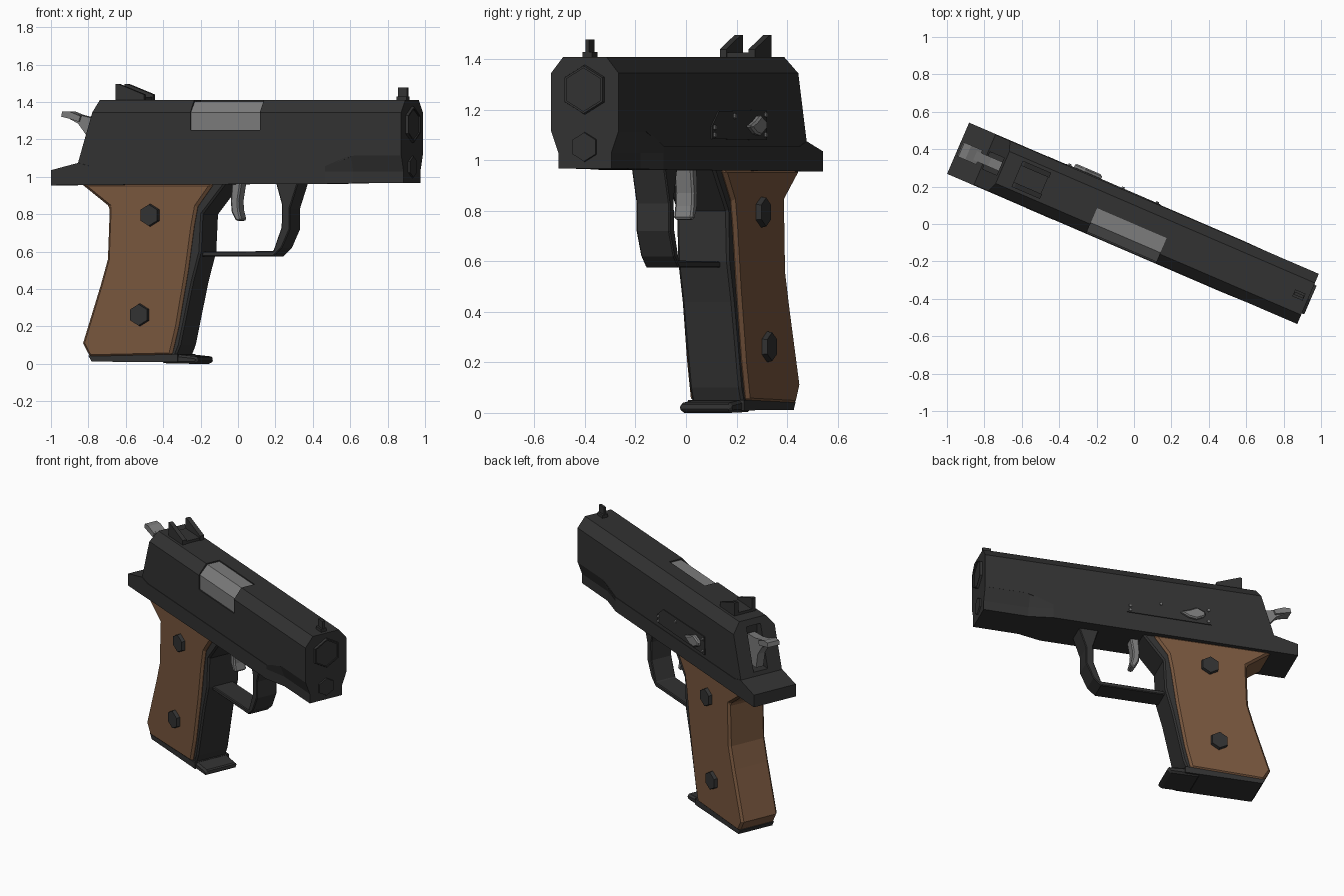
import bpy, bmesh, math
from mathutils import Matrix

if "Cube" in bpy.data.objects:
    bpy.data.objects.remove(bpy.data.objects["Cube"])

YAW = -math.radians(23.3)   # the whole pistol is turned about z


def material(name, rgb):
    m = bpy.data.materials.new(name)
    m.diffuse_color = (*rgb, 1)
    m.use_nodes = True
    m.node_tree.nodes["Principled BSDF"].inputs["Base Color"].default_value = m.diffuse_color
    return m


DARK = material("dark_metal", (0.032, 0.032, 0.032))
STEEL = material("steel", (0.2, 0.2, 0.2))
WOOD = material("wood", (0.19, 0.095, 0.048))


def finish(name, bm, mat, bevel=0):
    bmesh.ops.recalc_face_normals(bm, faces=bm.faces)
    me = bpy.data.meshes.new(name)
    bm.to_mesh(me)
    bm.free()
    me.materials.append(mat)
    ob = bpy.data.objects.new(name, me)
    bpy.context.collection.objects.link(ob)
    ob.rotation_euler.z = YAW
    if bevel:
        b = ob.modifiers.new("bevel", 'BEVEL')
        b.width, b.segments, b.limit_method = bevel, 1, 'ANGLE'
        b.angle_limit = math.radians(50)
    return ob


def loft(name, rings, mat, bevel=0):
    """Skin a list of closed rings of 3D points and cap both ends."""
    bm = bmesh.new()
    vs = [[bm.verts.new(p) for p in r] for r in rings]
    n = len(vs[0])
    for a, b in zip(vs, vs[1:]):
        for i in range(n):
            j = (i + 1) % n
            bm.faces.new((a[i], a[j], b[j], b[i]))
    bm.faces.new(vs[0])
    bm.faces.new(vs[-1])
    return finish(name, bm, mat, bevel)


def prism(name, prof, y0, y1, mat, bevel=0):
    """Side profile (x, z) pushed across from y0 to y1."""
    return loft(name, [[(x, y, z) for x, z in prof] for y in (y0, y1)], mat, bevel)


def box(name, x0, x1, y0, y1, z0, z1, mat):
    return prism(name, [(x0, z0), (x1, z0), (x1, z1), (x0, z1)], y0, y1, mat)


def hexagon(name, centre, r, depth, axis, mat, spin=0, sides=6):
    bm = bmesh.new()
    bmesh.ops.create_cone(bm, cap_ends=True, segments=sides, radius1=r,
                          radius2=r * 0.92, depth=depth)
    rot = Matrix.Rotation(math.pi / 2, 4, 'Y') if axis == 'X' else \
        Matrix.Rotation(math.pi / 2 * (1 if centre[1] < 0 else -1), 4, 'X')
    bm.transform(Matrix.Translation(centre) @ rot @ Matrix.Rotation(spin, 4, 'Z'))
    return finish(name, bm, mat)


def mirrored(half):
    return half + [(-y, z) for y, z in reversed(half)]


def cut(target, cutter):
    m = target.modifiers.new("cut", 'BOOLEAN')
    m.operation, m.object, m.solver = 'DIFFERENCE', cutter, 'EXACT'
    cutter.hide_render = True
    cutter.hide_viewport = True
    cutter.display_type = 'WIRE'


# slide: chamfered section, slanted rear, stepped lower edge at the front
def slide_ring(x, zb, slant=0.0, grow=0.0):
    sec = mirrored([(0.146 + grow, zb), (0.146 + grow, 1.345), (0.093 + grow, 1.41 + grow)])
    return [(x + slant * (z - zb), y, z) for y, z in sec]


slide = loft("slide", [slide_ring(-0.875, 1.055, 0.31), slide_ring(0.57, 1.055),
                       slide_ring(0.74, 1.115), slide_ring(1.013, 1.115)], DARK)
port = [(-0.2, 1.25), (0.0, 1.25), (0.0, 1.5), (-0.2, 1.5)]
cut(slide, loft("port_cutter", [[(x, y, z) for y, z in port] for x in (-0.215, 0.19)], DARK))
cut(slide, box("hammer_slot_cutter", -1.0, -0.74, -0.05, 0.05, 1.1, 1.37, DARK))

# chamber block seen through the ejection port
loft("chamber", [slide_ring(x, 1.22, 0, -0.008) for x in (-0.225, 0.2)], STEEL)


# frame with rear tang, narrowing under the front of the slide
def frame_ring(x, h, z0, z1, ht=0.149):
    return [(x, y, z) for y, z in mirrored([(h, z0), (h, 1.03), (ht, z1)])]


loft("frame", [frame_ring(-1.024, 0.149, 0.955, 1.036), frame_ring(-0.865, 0.149, 0.956, 1.075),
               frame_ring(-0.8, 0.149, 0.957, 1.057), frame_ring(0.57, 0.149, 0.963, 1.057),
               frame_ring(0.72, 0.114, 0.966, 1.117, 0.146),
               frame_ring(1.013, 0.114, 0.968, 1.117, 0.146)], DARK)

# muzzle ring and recoil plug
muzzle = hexagon("muzzle_ring", (1.012, 0, 1.28), 0.103, 0.03, 'X', DARK, math.pi / 2)
bore = hexagon("bore_cutter", (1.03, 0, 1.28), 0.088, 0.026, 'X', DARK, math.pi / 2)
cut(muzzle, bore)
hexagon("recoil_plug", (1.01, 0, 1.053), 0.062, 0.024, 'X', DARK, math.pi / 2)

# sights
box("front_sight_base", 0.93, 0.99, -0.02, 0.02, 1.4, 1.43, DARK)
box("front_sight_blade", 0.934, 0.988, -0.008, 0.008, 1.42, 1.478, DARK)
box("rear_sight_base", -0.68, -0.52, -0.07, 0.07, 1.4, 1.427, DARK)
for s in (-1, 1):
    prism("rear_sight_fin", [(-0.68, 1.4), (-0.68, 1.497), (-0.665, 1.497),
                             (-0.515, 1.44), (-0.515, 1.4)], s * 0.048, s * 0.076, DARK)

# hammer with wide spur
prism("hammer", [(-0.97, 1.31), (-0.97, 1.345), (-0.84, 1.315), (-0.75, 1.31), (-0.75, 1.12),
                 (-0.85, 1.12), (-0.87, 1.22), (-0.92, 1.285)], -0.026, 0.026, STEEL)
prism("hammer_spur", [(-1.012, 1.322), (-1.005, 1.35), (-0.965, 1.35), (-0.9, 1.325),
                      (-0.91, 1.295), (-0.96, 1.31)], -0.042, 0.042, STEEL)

# grip: dark core with front strap, wooden body around the back
prism("grip_core", [(-0.02, 0.97), (-0.16, 0.8), (-0.17, 0.6), (-0.215, 0.44), (-0.29, 0.1),
                    (-0.32, 0.03), (-0.75, 0.03), (-0.6, 0.6), (-0.6, 0.97)],
      -0.111, 0.111, DARK, 0.01)
prism("wooden_grip", [(-0.09, 0.965), (-0.185, 0.84), (-0.205, 0.74), (-0.24, 0.5),
                      (-0.295, 0.2), (-0.335, 0.045), (-0.81, 0.035), (-0.853, 0.11),
                      (-0.75, 0.42), (-0.708, 0.56), (-0.697, 0.84), (-0.865, 0.965)],
      -0.128, 0.128, WOOD, 0.014)
for s in (-1, 1):
    for x, z in ((-0.455, 0.795), (-0.515, 0.262)):
        hexagon("grip_screw", (x, s * 0.135, z), 0.062, 0.03, 'Y', DARK)

# magazine base with front lip
prism("magazine_base", [(-0.8, 0.012), (-0.82, 0.045), (-0.3, 0.052), (-0.3, 0.01)],
      -0.12, 0.12, DARK)
prism("magazine_lip", [(-0.4, 0.004), (-0.4, 0.045), (-0.3, 0.05), (-0.2, 0.04),
                       (-0.183, 0.025), (-0.2, 0.0)], -0.112, 0.112, DARK, 0.012)

# trigger guard
prism("trigger_guard", [(0.38, 0.97), (0.332, 0.83), (0.332, 0.72), (0.285, 0.62), (0.235, 0.575),
                        (-0.22, 0.575), (-0.22, 0.6), (0.235, 0.603), (0.283, 0.73),
                        (0.286, 0.85), (0.25, 0.97)], -0.072, 0.072, DARK, 0.005)

# trigger
prism("trigger", [(0.035, 0.97), (0.018, 0.87), (0.022, 0.82), (0.036, 0.768), (0.005, 0.763),
                  (-0.022, 0.81), (-0.028, 0.87), (-0.02, 0.97)], -0.04, 0.04, STEEL, 0.008)

# left side plate, safety lever and pins
prism("side_plate", [(0.09, 1.085), (0.09, 1.135), (0.02, 1.195), (-0.455, 1.2), (-0.46, 1.08)],
      0.14, 0.152, DARK)
prism("safety_lever", [(-0.25, 1.135), (-0.31, 1.105), (-0.36, 1.098), (-0.415, 1.125),
                       (-0.415, 1.155), (-0.36, 1.18), (-0.31, 1.155)],
      0.145, 0.174, STEEL, 0.008)
for x, z in ((0.07, 1.1), (0.07, 1.13), (-0.13, 1.175), (-0.44, 1.18), (-0.44, 1.1)):
    hexagon("plate_pin", (x, 0.152, z), 0.011, 0.016, 'Y', STEEL)
